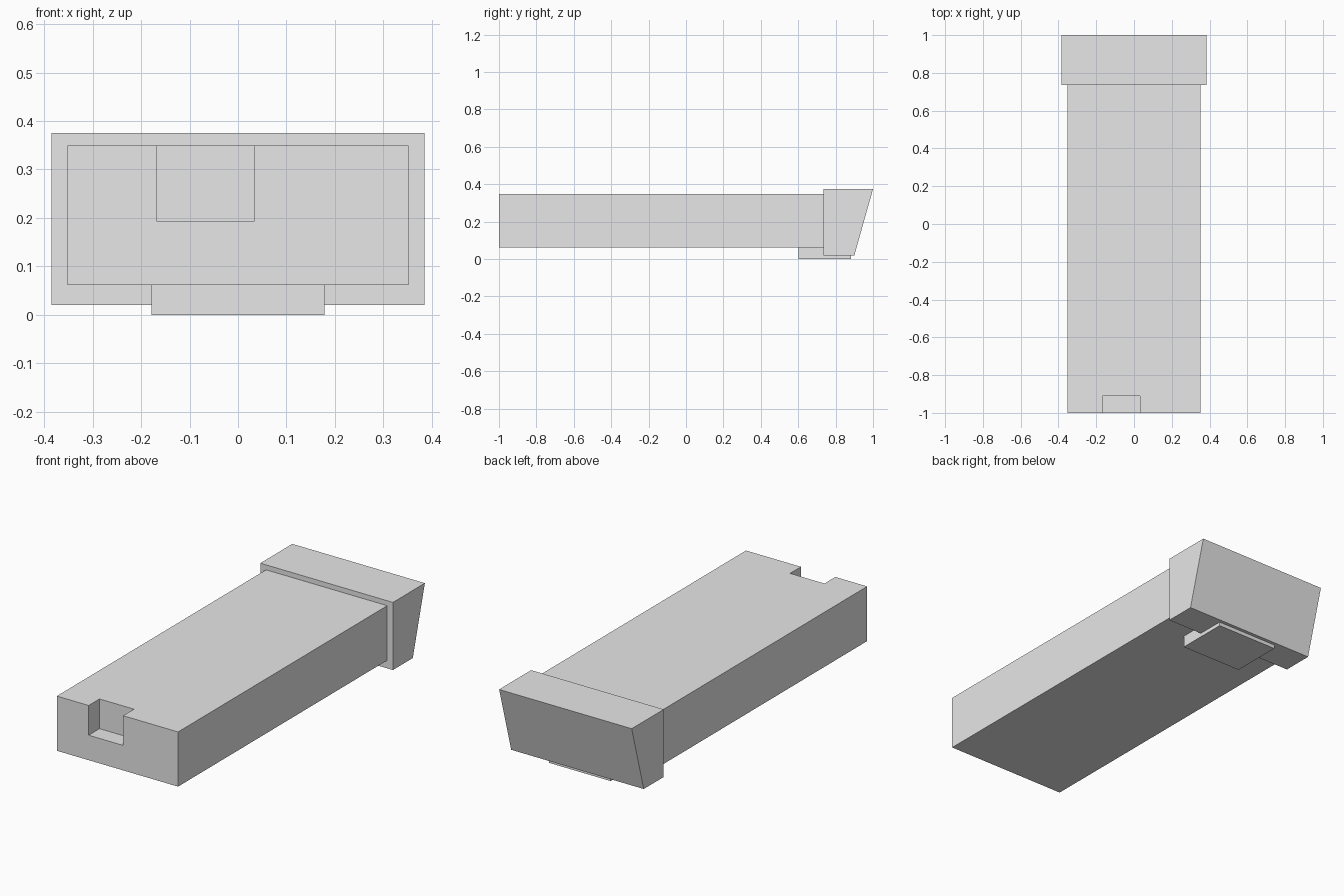
import bpy
import bmesh

cube = bpy.data.objects.get("Cube")
if cube:
    bpy.data.objects.remove(cube, do_unlink=True)

grey = bpy.data.materials.new("light_grey")
grey.use_nodes = True
colour = (0.8, 0.8, 0.8, 1)
grey.diffuse_color = colour
grey.node_tree.nodes["Principled BSDF"].inputs["Base Color"].default_value = colour


def prism(name, x0, x1, profile):
    """Extrude a (y, z) side profile from x0 to x1."""
    bm = bmesh.new()
    face = bm.faces.new([bm.verts.new((x0, y, z)) for y, z in profile])
    new = bmesh.ops.extrude_face_region(bm, geom=[face])["geom"]
    for v in new:
        if isinstance(v, bmesh.types.BMVert):
            v.co.x = x1
    bmesh.ops.recalc_face_normals(bm, faces=bm.faces)
    mesh = bpy.data.meshes.new(name)
    bm.to_mesh(mesh)
    bm.free()
    mesh.materials.append(grey)
    obj = bpy.data.objects.new(name, mesh)
    bpy.context.collection.objects.link(obj)
    return obj


def rect(y0, y1, z0, z1):
    return [(y0, z0), (y1, z0), (y1, z1), (y0, z1)]


# Long body with an off-centre notch cut in the front top edge
body = prism("body", -0.352, 0.352, rect(-1, 0.735, 0.062, 0.349))
cutter = prism("notch_cutter", -0.167, 0.033, rect(-1.1, -0.91, 0.193, 0.45))
cutter.hide_render = True
cut = body.modifiers.new("notch", 'BOOLEAN')
cut.operation = 'DIFFERENCE'
cut.solver = 'EXACT'
cut.object = cutter
bpy.context.view_layer.objects.active = body
bpy.ops.object.modifier_apply(modifier=cut.name)
bpy.data.objects.remove(cutter, do_unlink=True)

# Wider end cap with a sloping back
prism("end_cap", -0.385, 0.385,
      [(0.735, 0.02), (0.9, 0.02), (1, 0.375), (0.735, 0.375)])

# Flat catch under the cap
prism("catch", -0.179, 0.179, rect(0.602, 0.882, 0, 0.062))
